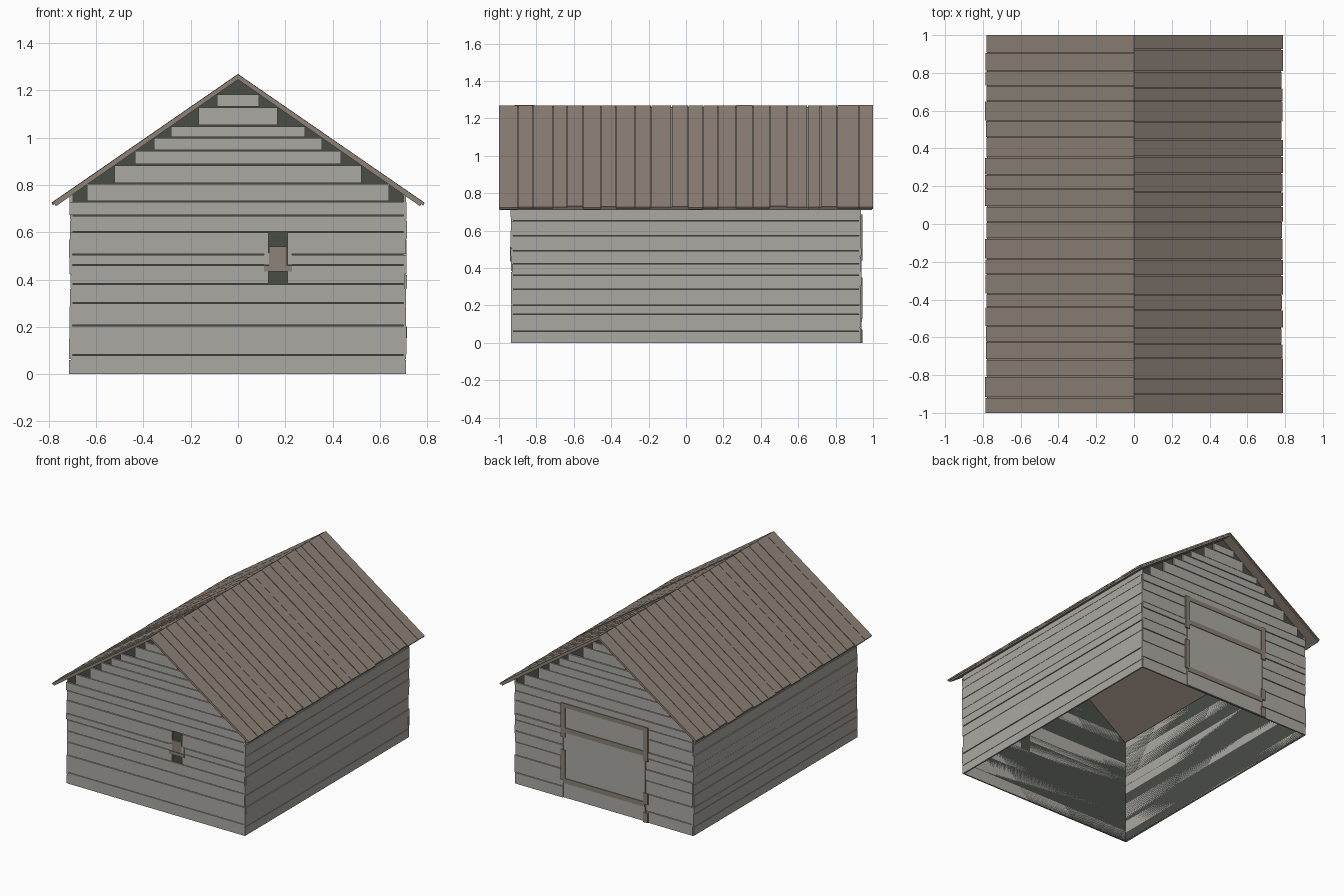
import bpy, bmesh, random

random.seed(4)
cube = bpy.data.objects.get("Cube")
if cube:
    bpy.data.objects.remove(cube)

# ---- materials
def material(name, r, g, b):
    m = bpy.data.materials.new(name)
    m.use_nodes = True
    m.diffuse_color = (r, g, b, 1)
    m.node_tree.nodes["Principled BSDF"].inputs["Base Color"].default_value = (r, g, b, 1)
    return m

GREY = material("weathered grey wood", .41, .395, .36)
BROWN = material("brown wood", .265, .22, .18)
DARK = material("dark lining", .068, .072, .06)

# ---- helpers
def prism(bm, profile, y0, y1):
    """Extrude an xz outline between two y positions."""
    a = [bm.verts.new((x, y0, z)) for x, z in profile]
    b = [bm.verts.new((x, y1, z)) for x, z in profile]
    bm.faces.new(a)
    bm.faces.new(b[::-1])
    n = len(profile)
    for i in range(n):
        j = (i + 1) % n
        bm.faces.new((a[j], a[i], b[i], b[j]))

def box(bm, x0, x1, y0, y1, z0, z1):
    prism(bm, [(x0, z0), (x1, z0), (x1, z1), (x0, z1)], y0, y1)

def finish(name, bm, mat):
    bmesh.ops.recalc_face_normals(bm, faces=bm.faces)
    me = bpy.data.meshes.new(name)
    bm.to_mesh(me)
    bm.free()
    me.materials.append(mat)
    ob = bpy.data.objects.new(name, me)
    bpy.context.collection.objects.link(ob)
    return ob

def jit(amount):
    return random.uniform(-amount, amount)

RIDGE, SLOPE, EAVE = 1.27, .69, .785
WALL_X, WALL_Y, GAP = .70, .925, .003

def under_roof(x):
    return RIDGE - .024 - SLOPE * x

def half_width(z):
    return min(.71, (RIDGE - .024 - z) / SLOPE)

# ---- dark lining behind the boards, open below
bm = bmesh.new()
eave_z = under_roof(WALL_X)
outline = [(-WALL_X, 0), (WALL_X, 0), (WALL_X, eave_z), (0, under_roof(0)), (-WALL_X, eave_z)]
for y in (-WALL_Y, WALL_Y):
    bm.faces.new([bm.verts.new((x, y, z)) for x, z in outline])
for x in (-WALL_X, WALL_X):
    bm.faces.new([bm.verts.new(p) for p in (
        (x, -WALL_Y, 0), (x, WALL_Y, 0), (x, WALL_Y, eave_z), (x, -WALL_Y, eave_z))])
finish("wall_lining", bm, DARK)

# ---- side wall boards
side_rows = [0, .06, .15, .20, .285, .36, .42, .49, .57, .65, .71, .755]
for name, s in (("left_wall_boards", 1), ("right_wall_boards", -1)):
    bm = bmesh.new()
    for z0, z1 in zip(side_rows, side_rows[1:]):
        out = s * (.712 + jit(.003))
        x0, x1 = sorted((s * WALL_X, out))
        box(bm, x0, x1, -.932 + jit(.004), .932 + jit(.004), z0 + GAP * (z0 > 0), z1)
    finish(name, bm, GREY)

# ---- gable boards, stepped under the roof, split around an opening
gable_rows = [0, .08, .205, .30, .38, .46, .505, .60, .67, .73,
              .805, .885, .945, 1.0, 1.05, 1.13, 1.185]

def gable(name, s, hole):
    hx0, hx1, hz0, hz1 = hole
    bm = bmesh.new()
    for z0, z1 in zip(gable_rows, gable_rows[1:]):
        w = half_width(z1) + (jit(.004) if z1 <= .73 else 0)
        y0, y1 = sorted((s * WALL_Y, s * (.936 + jit(.002))))
        inside = z0 >= hz0 - .001 and z1 <= hz1 + .001
        spans = [(-w, hx0), (hx1, w)] if inside else [(-w, w)]
        for x0, x1 in spans:
            box(bm, x0, x1, y0, y1, z0 + GAP * (z0 > 0), z1 - GAP / 2)
    finish(name, bm, GREY)

gable("front_boards", -1, (.13, .21, .38, .60))
gable("back_boards", 1, (-.335, .325, 0, .67))

# ---- small front window: shutter, sill and side blocks
bm = bmesh.new()
box(bm, .132, .208, -.938, -.926, .46, .54)
box(bm, .11, .228, -.942, -.934, .435, .46)
finish("window_shutter", bm, BROWN)
bm = bmesh.new()
for x0, x1 in ((.11, .131), (.209, .228)):
    box(bm, x0, x1, -.941, -.934, .462, .512)
finish("window_side_blocks", bm, GREY)

# ---- back door: flush panel with brown battens and broken posts
bm = bmesh.new()
box(bm, -.33, .32, WALL_Y, .937, .005, .66)
finish("door_panel", bm, GREY)
bm = bmesh.new()
for z0, z1 in ((.11, .145), (.475, .51), (.655, .685)):
    box(bm, -.33, .32, .93, .942, z0, z1)
finish("door_battens", bm, BROWN)
bm = bmesh.new()
for z0, z1 in ((.13, .35), (.44, .685)):
    box(bm, .305, .34, .93, .944, z0, z1)
for z0, z1 in ((0, .07), (.13, .21), (.44, .685)):
    box(bm, -.355, -.32, .93, .944, z0, z1)
finish("door_posts", bm, BROWN)

# ---- roof: continuous under layer with separate sloping boards on top
def slope_profile(s, drop, thick, reach):
    end = RIDGE - drop - SLOPE * reach
    return [(0, RIDGE - drop), (s * reach, end),
            (s * (reach - .006), end - thick), (0, RIDGE - drop - thick)]

for name, s in (("left", 1), ("right", -1)):
    bm = bmesh.new()
    prism(bm, slope_profile(s, .01, .014, EAVE - .008), -.995, .995)
    finish(name + "_roof_deck", bm, BROWN)

    bm = bmesh.new()
    count = 22
    step = 2 / count
    cuts = [-1] + [-1 + i * step + jit(.015) for i in range(1, count)] + [1]
    for i in range(count):
        y0 = cuts[i] + (.004 if i else 0)
        prism(bm, slope_profile(s, jit(.001) + .001, .01, EAVE + jit(.005)), y0, cuts[i + 1])
    finish(name + "_roof_boards", bm, BROWN)
